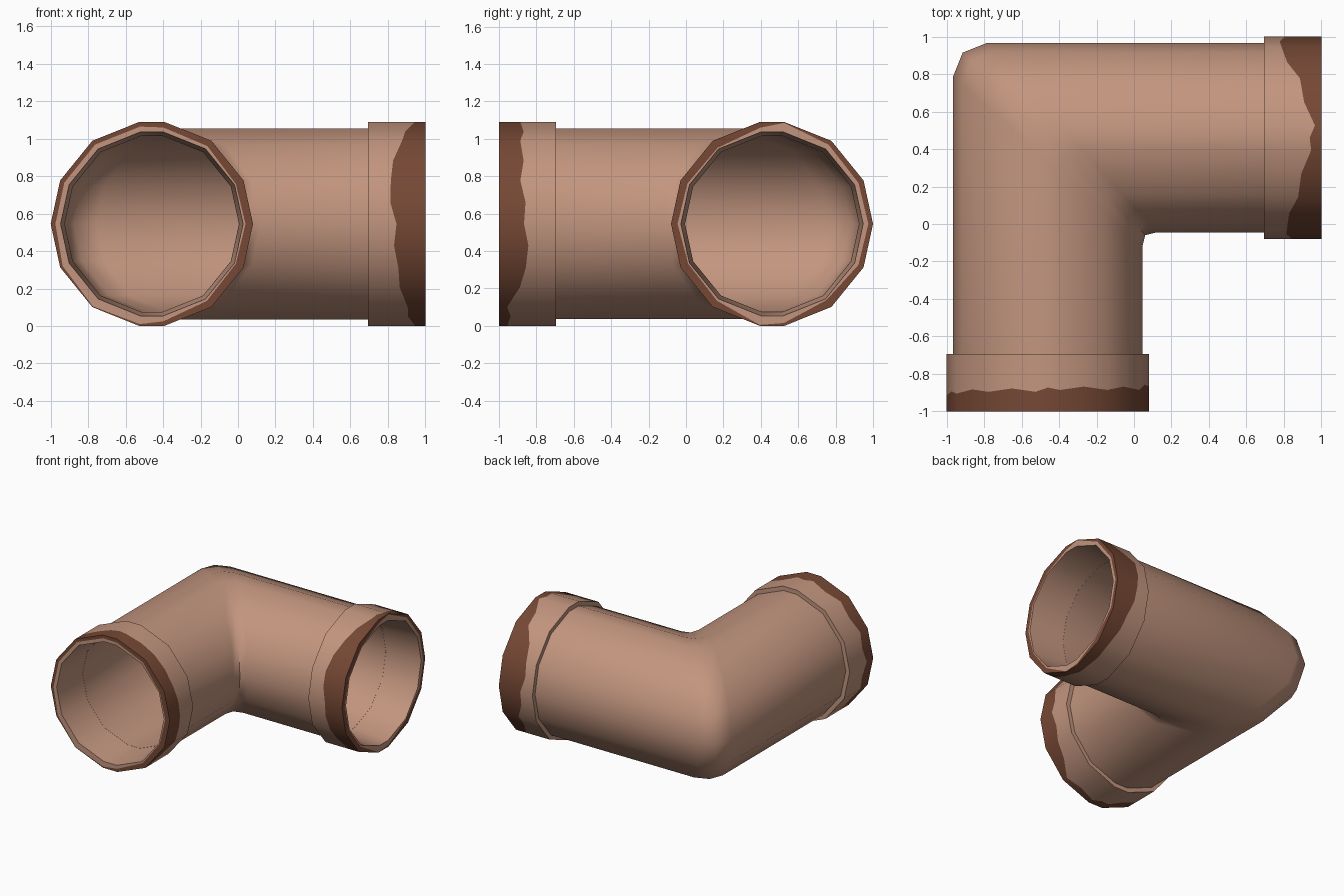
import bpy, bmesh, math
from mathutils import Vector

if "Cube" in bpy.data.objects:
    bpy.data.objects.remove(bpy.data.objects["Cube"])


def material(name, rgb):
    m = bpy.data.materials.new(name)
    m.diffuse_color = (*rgb, 1)
    m.use_nodes = True
    m.node_tree.nodes["Principled BSDF"].inputs["Base Color"].default_value = m.diffuse_color
    return m


CLAY = material("light copper", (0.54, 0.30, 0.21))
RUST = material("dark rust", (0.18, 0.065, 0.035))

CENTRE = Vector((-0.46, 0.46, 0.545))      # where the two pipe axes meet
UP = Vector((0, 0, 1))
LEG_A = (Vector((0, -1, 0)), Vector((1, 0, 0)))   # outward axis, side facing the inner corner
LEG_B = (Vector((1, 0, 0)), Vector((0, -1, 0)))
END, COLLAR = 1.46, 1.155                  # distances along the leg

# cross-section: 14 sides, plus midpoints for the ragged rust edge
ANGLES = [0, 25, 54, 83, 97, 126, 155, 180, 205, 234, 263, 277, 306, 335]
SECTION = [(math.cos(math.radians(a)), math.sin(math.radians(a)) * 1.0166) for a in ANGLES]


def doubled(values):
    out = []
    for i, v in enumerate(values):
        w = values[(i + 1) % len(values)]
        out += [v, (v + w) / 2]
    return out


FINE = [(x, y) for x, y in zip(doubled([s[0] for s in SECTION]), doubled([s[1] for s in SECTION]))]


def point(leg, t, a, b):
    return CENTRE + leg[0] * t + leg[1] * a + UP * b


def bridge(bm, rings, flip=False, slots=None):
    """Skin consecutive vertex rings with quads."""
    for k in range(len(rings) - 1):
        r, s = rings[k], rings[k + 1]
        n = len(r)
        for i in range(n):
            j = (i + 1) % n
            f = bm.faces.new((r[i], r[j], s[j], s[i]))
            f.material_index = slots[k] if slots else 0


def finish(name, bm, angle):
    bmesh.ops.recalc_face_normals(bm, faces=bm.faces)
    me = bpy.data.meshes.new(name)
    bm.to_mesh(me)
    bm.free()
    me.materials.append(CLAY)
    me.materials.append(RUST)
    ob = bpy.data.objects.new(name, me)
    bpy.context.collection.objects.link(ob)
    bpy.ops.object.select_all(action='DESELECT')
    ob.select_set(True)
    bpy.context.view_layer.objects.active = ob
    bpy.ops.object.shade_smooth_by_angle(angle=math.radians(angle))


# elbow pipe: outer and inner walls swept round a tight corner
def wall(bm, r):
    def ring(leg, along, across=lambda a: a):
        return [bm.verts.new(point(leg, along(x * r), across(x * r), y * r)) for x, y in SECTION]

    near_bend = lambda a: 0.125 + 0.9 * a
    mitre = lambda a: 0.0325 + 0.965 * a
    straight = lambda a: COLLAR
    return [ring(LEG_A, straight), ring(LEG_A, near_bend), ring(LEG_A, mitre, mitre),
            ring(LEG_B, near_bend), ring(LEG_B, straight)]


bm = bmesh.new()
outer, inner = wall(bm, 0.505), wall(bm, 0.465)
bridge(bm, outer)
bridge(bm, inner)
bridge(bm, [outer[0], inner[0]])
bridge(bm, [outer[-1], inner[-1]])
finish("elbow_pipe", bm, 55)


# end collars: stepped sleeve with a ragged rusty band running onto the rim
def collar(name, leg, depth, rim):
    bm = bmesh.new()
    depth = [d + (0.012 if i % 2 else -0.006) for i, d in enumerate(doubled(depth))]
    rim = doubled(rim)

    def ring(radius, along):
        return [bm.verts.new(point(leg, along(i), x * radius(i), y * radius(i)))
                for i, (x, y) in enumerate(FINE)]

    fixed = lambda v: (lambda i: v)
    rings = [
        ring(fixed(0.466), fixed(COLLAR)),
        ring(fixed(0.54), fixed(COLLAR)),
        ring(fixed(0.54), lambda i: END - depth[i]),
        ring(fixed(0.54), fixed(END)),
        ring(lambda i: 0.54 - 0.05 * rim[i], fixed(END)),
        ring(fixed(0.487), fixed(END)),
    ]
    bridge(bm, rings + [rings[0]], slots=[0, 0, 1, 1, 0, 0])
    finish(name, bm, 40)


collar("front_collar", LEG_A,
       [.14, .12, .12, .12, .11, .11, .10, .09, .10, .10, .08, .05, .05, .15],
       [.8, .9, .7, .6, .5, .5, .5, .5, .3, .1, .2, .5, .8, .9])
collar("side_collar", LEG_B,
       [.16, .19, .13, .06, .04, .12, .22, .20, .15, .10, .08, .06, .10, .15],
       [.7, .8, .9, .6, .1, .5, .6, .5, .6, .9, .3, .1, .8, .9])
